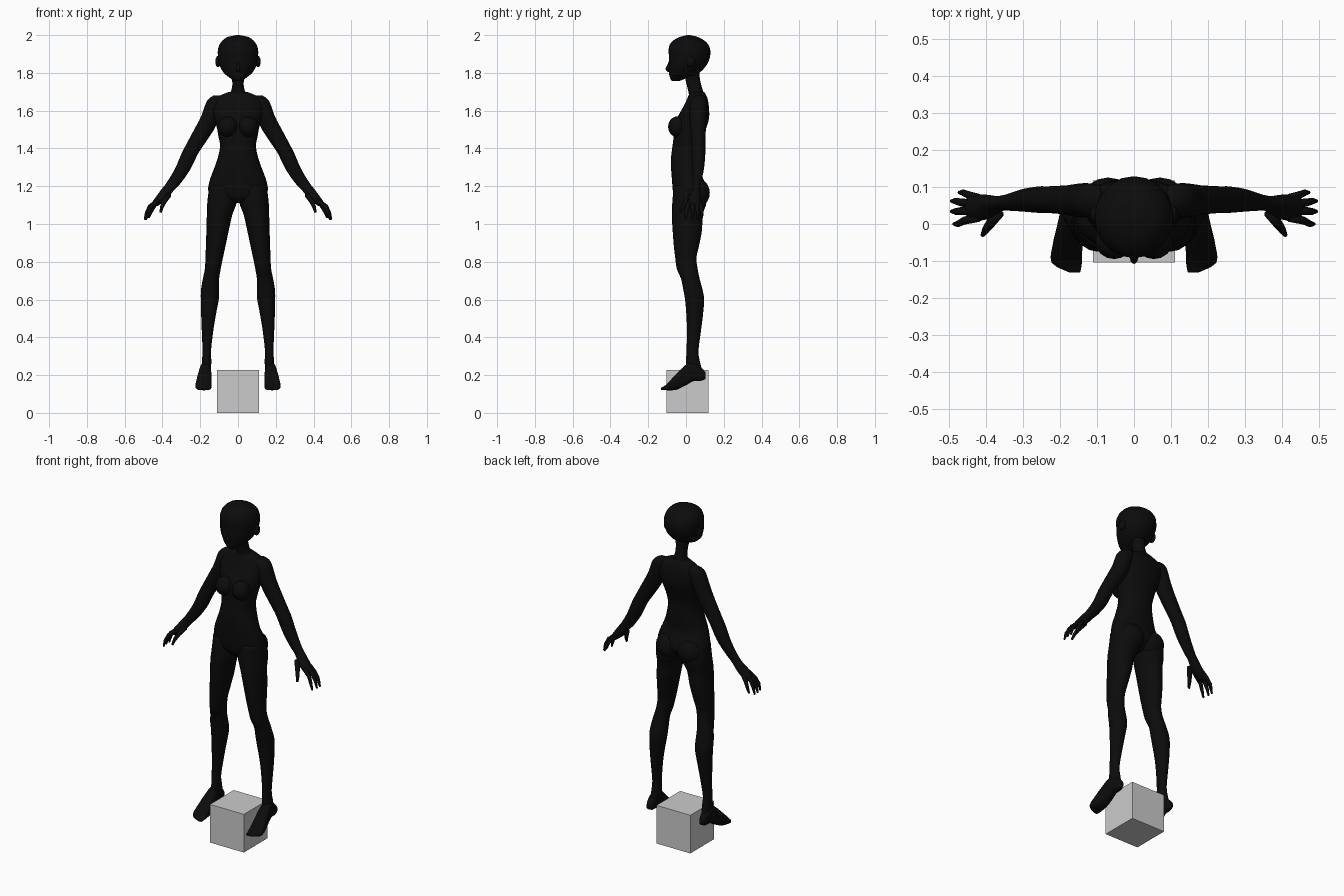
import bpy, bmesh, math
from mathutils import Vector


def material(name, v):
    m = bpy.data.materials.new(name)
    m.diffuse_color = (v, v, v, 1)
    return m


BLACK = material("near_black", 0.0035)
GREY = material("light_grey", 0.6)


def finish(name, bm, mat, mirror=False, smooth=True):
    bmesh.ops.recalc_face_normals(bm, faces=bm.faces)
    me = bpy.data.meshes.new(name)
    bm.to_mesh(me)
    bm.free()
    for p in me.polygons:
        p.use_smooth = smooth
    me.materials.append(mat)
    ob = bpy.data.objects.new(name, me)
    bpy.context.collection.objects.link(ob)
    if mirror:
        ob.modifiers.new("mirror", 'MIRROR')
    return ob


def spline(rows, steps):
    """Catmull-Rom interpolation of section rows."""
    out = []
    for i in range(len(rows) - 1):
        a, b, c, d = (rows[min(max(i + k, 0), len(rows) - 1)] for k in (-1, 0, 1, 2))
        for s in range(steps):
            t = s / steps
            out.append([0.5 * (2 * q + (r - p) * t + (2 * p - 5 * q + 4 * r - u) * t * t
                               + (3 * q - p - 3 * r + u) * t ** 3)
                        for p, q, r, u in zip(a, b, c, d)])
    return out + [list(rows[-1])]


def loft(name, rows, axis='z', power=2.0, sides=20, steps=3, mirror=False):
    """Rows are (position, low u, high u, low v, high v); each is a rounded section."""
    bm = bmesh.new()
    rings = []
    for p, u0, u1, v0, v1 in spline(rows, steps):
        ring = []
        for k in range(sides):
            a = 2 * math.pi * k / sides
            c, s = math.cos(a), math.sin(a)
            u = (u0 + u1) / 2 + (u1 - u0) / 2 * math.copysign(abs(c) ** (2 / power), c)
            v = (v0 + v1) / 2 + (v1 - v0) / 2 * math.copysign(abs(s) ** (2 / power), s)
            ring.append(bm.verts.new((u, v, p) if axis == 'z' else (u, p, v)))
        rings.append(ring)
    for r0, r1 in zip(rings, rings[1:]):
        for k in range(sides):
            j = (k + 1) % sides
            bm.faces.new((r0[k], r0[j], r1[j], r1[k]))
    bm.faces.new(rings[0])
    bm.faces.new(rings[-1])
    return finish(name, bm, BLACK, mirror)


def sym(rows):
    return [(z, -w, w, y0, y1) for z, w, y0, y1 in rows]


def ball(name, centre, size, mirror=False):
    bm = bmesh.new()
    bmesh.ops.create_uvsphere(bm, u_segments=16, v_segments=10, radius=1)
    bmesh.ops.scale(bm, vec=size, verts=bm.verts)
    bmesh.ops.translate(bm, vec=centre, verts=bm.verts)
    return finish(name, bm, BLACK, mirror)


def digit(name, points, radii):
    """Tapered bent finger, mirrored to the other hand."""
    bm = bmesh.new()
    rings = []
    pts = [Vector(p) for p in points]
    for i, (p, r) in enumerate(zip(pts, radii)):
        d = (pts[min(i + 1, len(pts) - 1)] - pts[max(i - 1, 0)]).normalized()
        e = d.cross(Vector((0, 1, 0))).normalized()
        f = d.cross(e)
        rings.append([bm.verts.new(p + r * (math.cos(k * math.pi / 4) * e
                                            + math.sin(k * math.pi / 4) * f)) for k in range(8)])
    for r0, r1 in zip(rings, rings[1:]):
        for k in range(8):
            bm.faces.new((r0[k], r0[(k + 1) % 8], r1[(k + 1) % 8], r1[k]))
    bm.faces.new(rings[0])
    bm.faces.new(rings[-1])
    return finish(name, bm, BLACK, True)


# Head and face
loft("head", sym([
    (1.757, .022, -.075, -.035), (1.775, .045, -.085, .01), (1.80, .075, -.09, .07),
    (1.84, .098, -.092, .108), (1.88, .106, -.09, .126), (1.925, .106, -.092, .128),
    (1.96, .092, -.08, .11), (1.985, .065, -.045, .075), (1.995, .035, -.015, .045),
    (2.0, .008, .005, .02)]))
loft("nose", sym([(1.805, .008, -.097, -.07), (1.82, .012, -.109, -.07),
                  (1.835, .009, -.102, -.07), (1.86, .005, -.092, -.07)]), sides=8)
ball("ear", (.106, .025, 1.86), (.014, .024, .03), True)

# Neck and torso
loft("neck", sym([(1.66, .07, .02, .105), (1.69, .045, .015, .095), (1.72, .032, .008, .085),
                  (1.76, .031, -.002, .075), (1.80, .04, -.01, .07)]))
loft("torso", sym([
    (1.70, .045, .02, .095), (1.685, .085, .015, .105), (1.66, .13, .005, .115),
    (1.61, .14, -.02, .122), (1.56, .125, -.048, .122), (1.51, .112, -.065, .108),
    (1.46, .103, -.066, .09), (1.41, .095, -.072, .086), (1.34, .11, -.08, .083),
    (1.28, .132, -.078, .077), (1.23, .15, -.074, .095), (1.18, .158, -.07, .11),
    (1.14, .14, -.06, .09), (1.11, .07, -.03, .05)]), power=2.2, sides=24)
ball("breast", (.054, -.045, 1.515), (.052, .05, .055), True)
ball("buttock", (.07, .06, 1.165), (.073, .066, .075), True)

# Legs
loft("leg", [
    (1.20, .02, .152, -.065, .095), (1.12, .006, .162, -.072, .11), (1.05, .03, .165, -.075, .088),
    (.97, .048, .167, -.071, .085), (.89, .065, .17, -.065, .07), (.82, .08, .172, -.057, .055),
    (.76, .092, .176, -.048, .062), (.71, .10, .186, -.026, .072), (.65, .10, .196, -.014, .088),
    (.60, .102, .197, -.005, .096), (.52, .117, .195, .002, .09), (.44, .13, .192, .005, .08),
    (.33, .143, .188, .003, .066), (.27, .141, .191, .0, .074), (.21, .146, .192, .005, .09)],
    mirror=True)

# Raised-heel feet
loft("foot", [
    (-.132, .146, .173, .122, .133), (-.105, .141, .223, .12, .15), (-.055, .14, .22, .121, .203),
    (-.02, .14, .212, .136, .238), (.01, .142, .205, .152, .262), (.04, .146, .199, .168, .265),
    (.08, .15, .195, .17, .24), (.104, .16, .186, .18, .213)],
    axis='y', power=2.8, mirror=True)

# Arms down to the palm
loft("arm", [
    (1.68, .085, .13, .05, .09), (1.665, .07, .152, .03, .105), (1.64, .07, .17, .02, .11),
    (1.57, .095, .195, .018, .11), (1.50, .127, .232, .025, .105), (1.41, .187, .28, .03, .102),
    (1.37, .213, .30, .03, .102), (1.29, .252, .335, .033, .095), (1.22, .30, .377, .036, .08),
    (1.18, .338, .408, .033, .076), (1.14, .37, .437, .012, .08), (1.11, .405, .458, .01, .08),
    (1.095, .425, .46, .015, .075)], mirror=True)

# Fingers and thumb
for i, (y0, y1, x) in enumerate([(.018, .0, .49), (.036, .034, .497), (.054, .062, .497), (.07, .085, .476)]):
    digit("finger_%d" % (i + 1),
          [(.42, y0, 1.125), (x - .03, (y0 + y1) / 2, 1.093), (x - .013, y1, 1.06), (x - .003, y1, 1.022 + .01 * (i == 3))],
          (.012, .011, .009, .005))
digit("thumb", [(.365, .03, 1.155), (.39, .0, 1.12), (.403, -.018, 1.09), (.41, -.03, 1.062)],
      (.014, .013, .01, .006))

# Box between the feet
bm = bmesh.new()
bmesh.ops.create_cube(bm, size=1)
bmesh.ops.scale(bm, vec=(.222, .222, .226), verts=bm.verts)
bmesh.ops.translate(bm, vec=(0, .007, .113), verts=bm.verts)
finish("box", bm, GREY, smooth=False)
